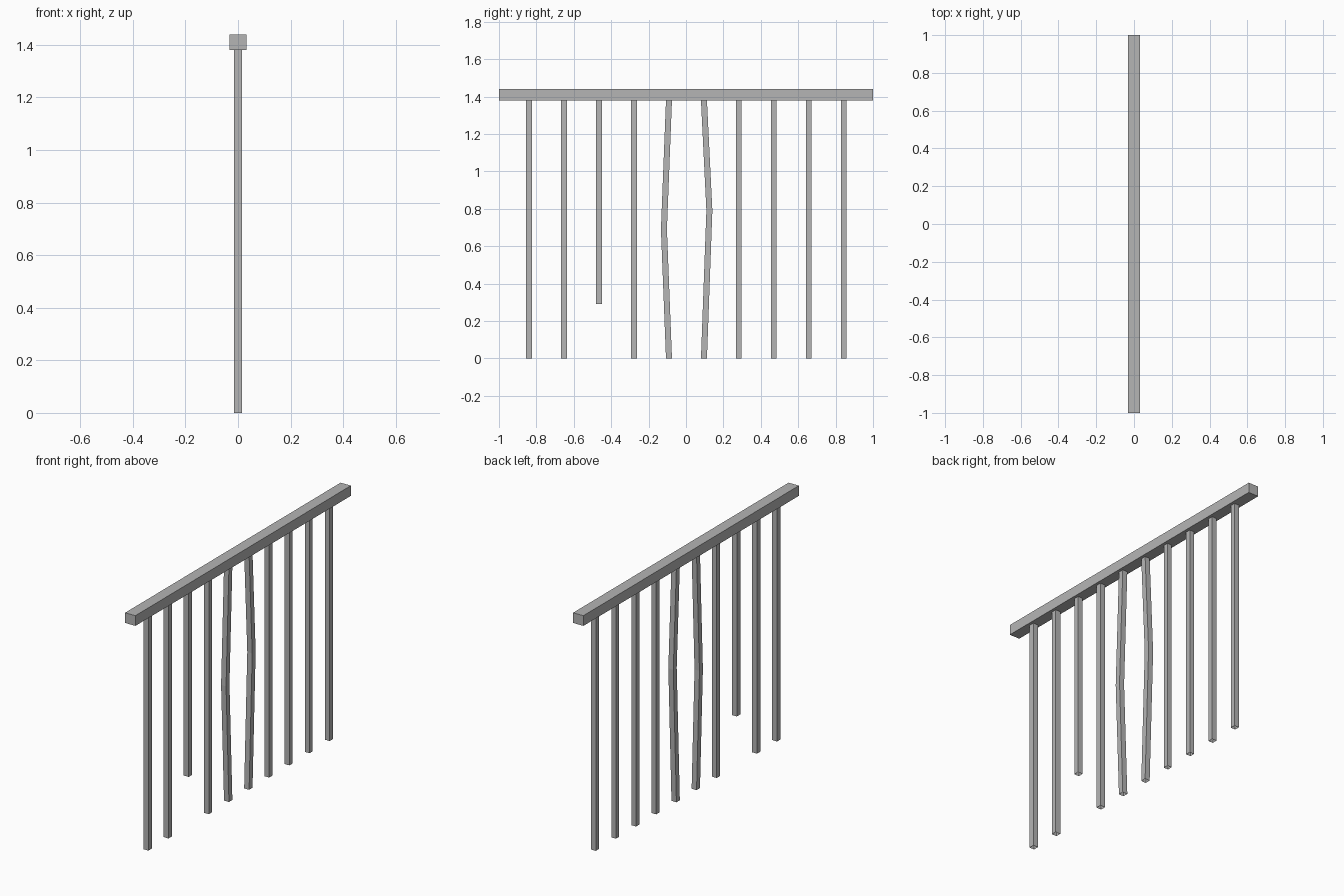
import bpy, bmesh

if "Cube" in bpy.data.objects:
    bpy.data.objects.remove(bpy.data.objects["Cube"])

# one plain grey for the whole railing
grey = bpy.data.materials.new("plain_grey")
grey.diffuse_color = (0.46, 0.46, 0.46, 1)
grey.use_nodes = True
grey.node_tree.nodes["Principled BSDF"].inputs["Base Color"].default_value = grey.diffuse_color

RAIL_BOTTOM, RAIL_TOP = 1.38, 1.44


def finish(name, bm):
    bmesh.ops.recalc_face_normals(bm, faces=bm.faces)
    mesh = bpy.data.meshes.new(name)
    bm.to_mesh(mesh)
    bm.free()
    mesh.materials.append(grey)
    obj = bpy.data.objects.new(name, mesh)
    bpy.context.collection.objects.link(obj)
    return obj


def square_bar(name, path, size=0.032):
    """Open-ended square bar lofted through (y, z) points."""
    bm = bmesh.new()
    h = size / 2
    rings = [[bm.verts.new((sx * h, y + sy * h, z))
              for sx, sy in ((-1, -1), (1, -1), (1, 1), (-1, 1))]
             for y, z in path]
    for a, b in zip(rings, rings[1:]):
        for i in range(4):
            j = (i + 1) % 4
            bm.faces.new((a[i], a[j], b[j], b[i]))
    return finish(name, bm)


# handrail
bm = bmesh.new()
bmesh.ops.create_cube(bm, size=1)
for v in bm.verts:
    v.co.x *= 0.066
    v.co.y *= 2.0
    v.co.z = v.co.z * (RAIL_TOP - RAIL_BOTTOM) + (RAIL_TOP + RAIL_BOTTOM) / 2
finish("handrail", bm)

# balusters: one broken short, two bent apart, the rest straight
bends = {4: (-0.118, 0.69), 5: (0.125, 0.79)}
for i in range(10):
    y = -0.839 + i * 0.187
    foot = 0.29 if i == 2 else 0.0
    path = [(y, foot), (y, RAIL_BOTTOM)]
    kind = "broken_baluster" if i == 2 else "baluster"
    if i in bends:
        path.insert(1, bends[i])
        kind = "bent_baluster"
    square_bar(f"{kind}_{i + 1}", path, 0.032 if i < 6 else 0.03)
